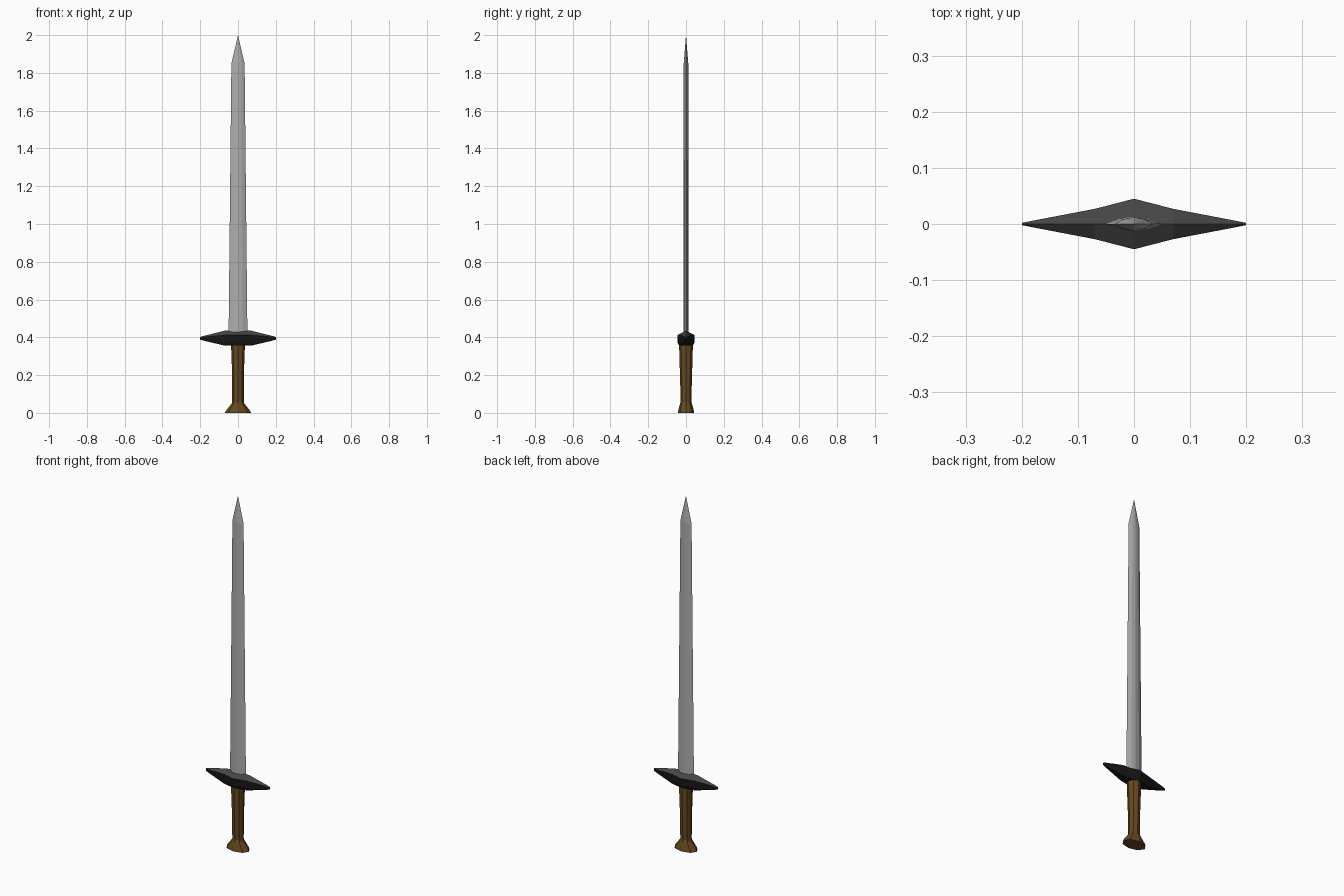
import bpy, bmesh, math

if "Cube" in bpy.data.objects:
    bpy.data.objects.remove(bpy.data.objects["Cube"])


def material(name, rgb):
    m = bpy.data.materials.new(name)
    m.diffuse_color = (*rgb, 1)
    m.use_nodes = True
    m.node_tree.nodes["Principled BSDF"].inputs["Base Color"].default_value = m.diffuse_color
    return m


def loft(name, rings, mats):
    """Skin a closed surface through rings of equal point count; a one-point ring is a tip."""
    bm = bmesh.new()
    loops = [[bm.verts.new(p) for p in ring] for ring in rings]
    for a, b in zip(loops, loops[1:]):
        n = max(len(a), len(b))
        for i in range(n):
            j = (i + 1) % n
            if len(a) == 1:
                bm.faces.new((a[0], b[j], b[i]))
            elif len(b) == 1:
                bm.faces.new((a[i], a[j], b[0]))
            else:
                bm.faces.new((a[i], a[j], b[j], b[i]))
    for loop in (loops[0], loops[-1]):
        if len(loop) > 2:
            bm.faces.new(loop)
    bmesh.ops.recalc_face_normals(bm, faces=bm.faces)
    mesh = bpy.data.meshes.new(name)
    bm.to_mesh(mesh)
    bm.free()
    for m in mats:
        mesh.materials.append(m)
    obj = bpy.data.objects.new(name, mesh)
    bpy.context.collection.objects.link(obj)
    return obj


steel = material("steel", (0.42, 0.42, 0.42))
dark_grey = material("dark_grey_metal", (0.06, 0.06, 0.06))
black = material("black_metal", (0.008, 0.008, 0.008))
wood = material("brown_wood", (0.13, 0.065, 0.015))

# Blade: flattened diamond section tapering to a point
section = [(1, 0), (0.5, 0.75), (0, 1), (-0.5, 0.75),
           (-1, 0), (-0.5, -0.75), (0, -1), (0.5, -0.75)]
blade_rings = [[(x * w, y * t, z) for x, y in section]
               for z, w, t in ((0.40, 0.05, 0.013), (1.85, 0.035, 0.012))]
loft("blade", blade_rings + [[(0, 0, 2.0)]], [steel])

# Crossguard: ridged section swept along x, shrinking to both ends
# each station: x, half depth, bottom, lower edge, upper edge, top
half = [(0.2, 0.002, 0.388, 0.392, 0.398, 0.402),
        (0.18, 0.006, 0.382, 0.387, 0.402, 0.408),
        (0.07, 0.027, 0.356, 0.373, 0.412, 0.435)]
stations = ([(-s[0], *s[1:]) for s in half]
            + [(0, 0.045, 0.356, 0.372, 0.413, 0.435)] + half[::-1])
guard_rings = [[(x, 0, top), (x, d, up), (x, d, low), (x, d * 0.8, bot),
                (x, -d * 0.8, bot), (x, -d, low), (x, -d, up)]
               for x, d, bot, low, up, top in stations]
guard = loft("crossguard", guard_rings, [black, dark_grey])
for face in guard.data.polygons:
    face.material_index = int(face.normal.z > 0.2)

# Grip with flared pommel: eight-sided rings (z, half width, half depth)
profile = [(0, 0.07, 0.043), (0.01, 0.065, 0.042), (0.05, 0.033, 0.031),
           (0.06, 0.031, 0.028), (0.2, 0.031, 0.032), (0.34, 0.036, 0.036),
           (0.37, 0.036, 0.036)]
grip_rings = [[(w * math.cos(i * math.pi / 4), d * math.sin(i * math.pi / 4), z)
               for i in range(8)] for z, w, d in profile]
loft("grip", grip_rings, [wood])
